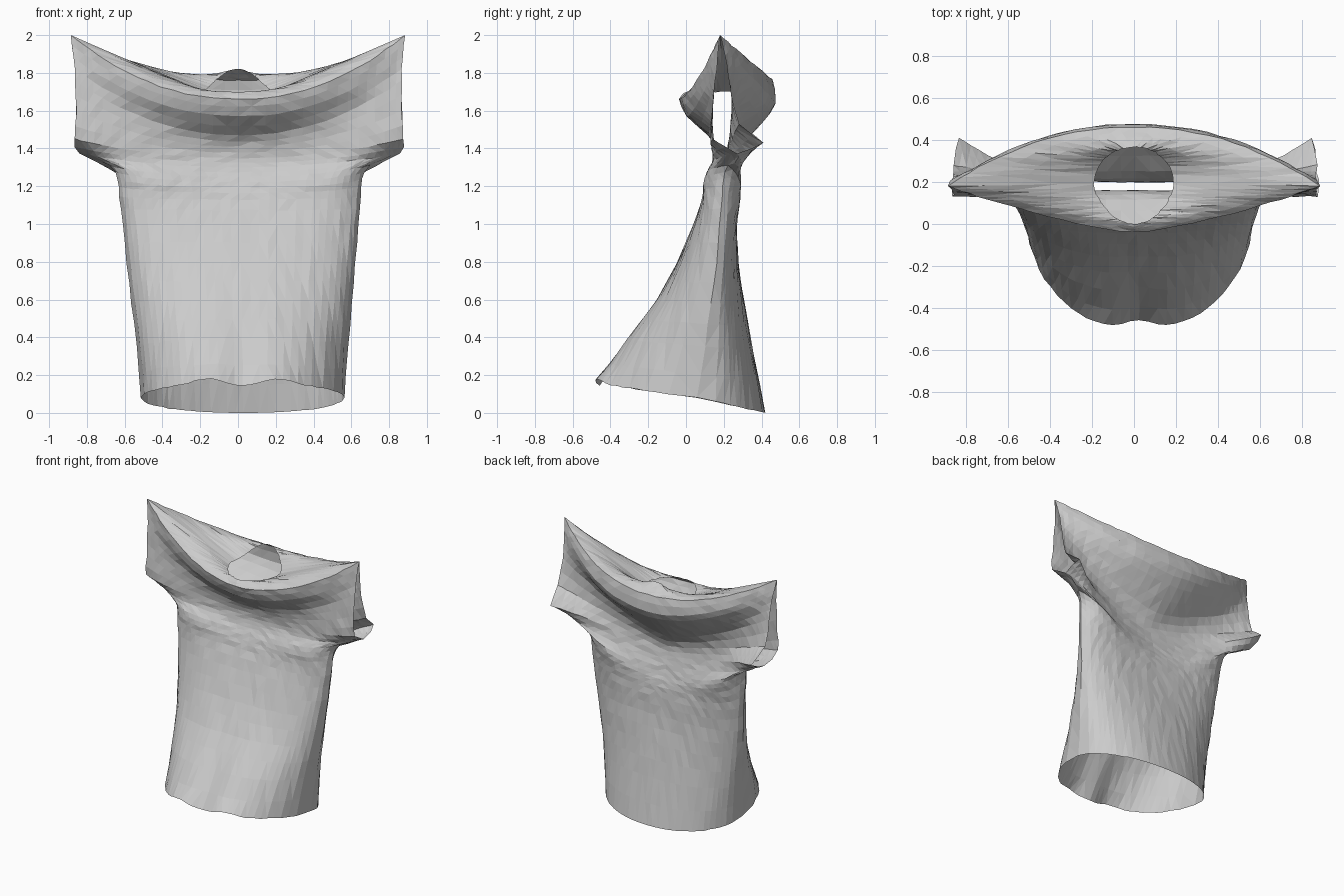
import bpy, bmesh, math, random
from mathutils import Vector

random.seed(4)
cube = bpy.data.objects.get("Cube")
if cube:
    bpy.data.objects.remove(cube, do_unlink=True)

COLUMNS = 32
STEPS = 2          # cloth rows between two profile stations
SHARED = 8         # last station where front and back panels meet at the side

# Side seam from hem to sleeve underside: half width, y, z
seam = [(.54, .06, .08), (.56, .1, .35), (.585, .13, .58), (.605, .16, .79), (.625, .18, 1),
        (.64, .19, 1.15), (.65, .2, 1.24), (.69, .22, 1.31), (.85, .27, 1.375)]
# Sleeve opening edges from underside to shoulder tip
front_cuff = [(.87, .14, 1.45), (.86, .14, 1.6), (.865, .155, 1.76), (.87, .17, 1.88), (.885, .18, 2)]
back_cuff = [(.84, .41, 1.43), (.865, .28, 1.53), (.86, .235, 1.72), (.865, .215, 1.84),
             (.875, .2, 1.93), (.885, .18, 2)]
# Centre lines of the panels from hem to collar fold: y, z
front_line = [(-.5, .16), (-.325, .39), (-.16, .6), (-.045, .8), (.04, 1), (.09, 1.13), (.11, 1.19),
              (.135, 1.25), (.155, 1.3), (.16, 1.35), (.15, 1.41), (.115, 1.47), (0, 1.57), (-.04, 1.66)]
back_line = [(.42, 0), (.355, .33), (.31, .57), (.28, .77), (.27, .9), (.26, .98), (.25, 1.03),
             (.235, 1.08), (.22, 1.14), (.205, 1.2), (.2, 1.27), (.25, 1.37), (.4, 1.53),
             (.475, 1.64), (.46, 1.76)]
# Squareness of the cross-section, from round hem to boxy armpit
squareness = [2.2, 2.3, 2.5, 3, 3.4, 3.4, 3.4, 3.5, 4, 4, 2.8]


def smooth_stations(stations):
    """Pass a smooth curve through the stations."""
    out = []
    last = len(stations) - 1
    for i in range(last):
        a, b, c, d = (stations[min(max(i + k, 0), last)] for k in (-1, 0, 1, 2))
        for j in range(STEPS):
            t = j / STEPS
            out.append([q + t / 2 * (r - p + t * (2 * p - 5 * q + 4 * r - s + t * (3 * (q - r) + s - p)))
                        for p, q, r, s in zip(a, b, c, d)])
    out.append(list(stations[-1]))
    return out


def span(i):
    """Position across a panel, slightly denser toward the sides."""
    u = 2 * i / COLUMNS - 1
    return (u + math.sin(math.pi / 2 * u)) / 2


def panel(edge, line, flare, puff, front):
    """Grid of points: round at the body, flat and flared at the sleeves."""
    grid = []
    powers = squareness + [flare] * (len(line) - len(squareness))
    rows = smooth_stations([e + c + (p,) for e, c, p in zip(edge, line, powers)])
    for r, (half, edge_y, edge_z, mid_y, mid_z, power) in enumerate(rows):
        station = r / STEPS
        bulge = .5 + .5 * min(max((station - 5) / 3, 0), 1)
        # the back is drawn up in a V toward the shoulders
        rise = 2.1 if front else 2.1 - .8 * math.exp(-((station - 10) / 2) ** 2)
        row = []
        for i in range(COLUMNS + 1):
            s = span(i)
            wy = max(0, 1 - abs(s) ** power) ** bulge
            wz = max(0, 1 - abs(s) ** rise) ** bulge
            p = Vector((half * s, edge_y + (mid_y - edge_y) * wy, edge_z + (mid_z - edge_z) * wz))
            # fullness beside the armpits
            p.y += puff * s * s * (1 - s ** 6) * math.exp(-((station - 7) / 2) ** 2)
            if front:
                # soft fold down the middle of the belly
                fold = math.exp(-(p.x / .1) ** 2) * max(0, 1 - p.z / .7)
                p.y += .055 * fold
                p.z -= .02 * fold
                if r == 0:
                    p.z += .025 * math.exp(-((abs(p.x) - .19) / .1) ** 2)
            p.x += .028 * max(0, 1 - p.z / 1.9)
            row.append(p)
        grid.append(row)
    return grid


def yoke(ridge, side):
    """Cloth from a collar fold in to half of the neck hole."""
    steps = 4
    grid = []
    for k in range(steps + 1):
        row = []
        for i, outer in enumerate(ridge):
            s = span(i)
            depth = math.sqrt(max(0, 1 - s * s))
            reach, lift = (.175 * depth, .12 * depth ** 3) if side > 0 else (-.19 * depth ** 1.4, 0)
            row.append(outer.lerp(Vector((.19 * s, .19 + reach, 1.7 + lift)), k / steps))
        grid.append(row)
    return grid


front = panel(seam + front_cuff, front_line, 1.4, -.11, True)
back = panel(seam + back_cuff, back_line, 2.1, .13, False)
# Sew the side seams
for r in range(SHARED * STEPS + 1):
    for end in (0, -1):
        back[r][end] = front[r][end].copy()

bm = bmesh.new()


def add_sheet(grid, flip):
    verts = [[bm.verts.new(p) for p in row] for row in grid]
    for low, high in zip(verts, verts[1:]):
        for i in range(COLUMNS):
            face = [low[i], low[i + 1], high[i + 1], high[i]]
            bm.faces.new(face[::-1] if flip else face)


add_sheet(front, False)
add_sheet(back, True)
add_sheet(yoke(front[-1], -1), False)
add_sheet(yoke(back[-1], 1), True)
bmesh.ops.remove_doubles(bm, verts=bm.verts, dist=.0005)

# Crumple the cloth a little
for v in bm.verts:
    if .01 < v.co.z < 1.97:
        v.co += Vector([random.uniform(-.003, .003) for axis in range(3)])
bmesh.ops.triangulate(bm, faces=bm.faces[:])

mesh = bpy.data.meshes.new("shirt")
bm.to_mesh(mesh)
bm.free()
shirt = bpy.data.objects.new("shirt", mesh)
bpy.context.scene.collection.objects.link(shirt)

# Plain cloth colour
cloth = bpy.data.materials.new("light grey cloth")
cloth.use_nodes = True
colour = (.6, .6, .6, 1)
cloth.diffuse_color = colour
cloth.node_tree.nodes["Principled BSDF"].inputs["Base Color"].default_value = colour
mesh.materials.append(cloth)
